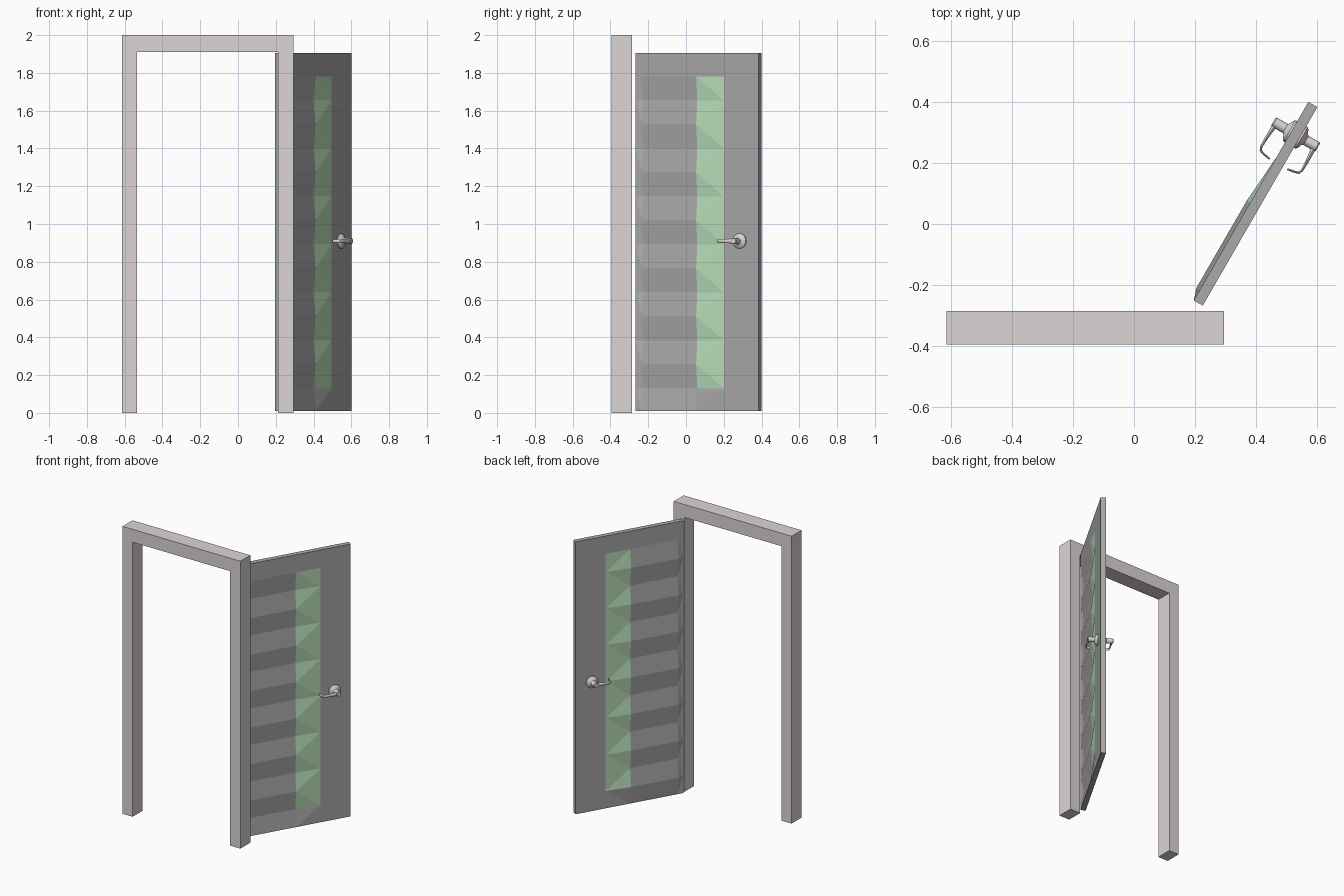
import bpy, bmesh, math
from mathutils import Vector

if "Cube" in bpy.data.objects:
    bpy.data.objects.remove(bpy.data.objects["Cube"])

HINGE = Vector((0.225, -0.267, 0))
U = Vector((0.5, 0.866, 0))       # along the door width
V = Vector((0.866, -0.5, 0))      # out of the right-hand face
THICK, FOLD = 0.034, 0.013


def place(u, v, z):
    return HINGE + U * u + V * v + Vector((0, 0, z))


def material(name, rgb):
    m = bpy.data.materials.new(name)
    m.diffuse_color = (*rgb, 1)
    m.use_nodes = True
    m.node_tree.nodes["Principled BSDF"].inputs["Base Color"].default_value = m.diffuse_color
    return m


def finish(name, bm, mats, smooth=False):
    bmesh.ops.remove_doubles(bm, verts=bm.verts, dist=1e-5)
    bmesh.ops.recalc_face_normals(bm, faces=bm.faces)
    me = bpy.data.meshes.new(name)
    bm.to_mesh(me)
    bm.free()
    for m in mats:
        me.materials.append(m)
    ob = bpy.data.objects.new(name, me)
    bpy.context.collection.objects.link(ob)
    if smooth:
        bpy.ops.object.select_all(action='DESELECT')
        ob.select_set(True)
        bpy.context.view_layer.objects.active = ob
        bpy.ops.object.shade_smooth_by_angle(angle=math.radians(35))
    return ob


def loft(bm, rings):
    rows = [[bm.verts.new(p) for p in r] for r in rings]
    n = len(rows[0])
    for a, b in zip(rows, rows[1:]):
        for i in range(n):
            j = (i + 1) % n
            bm.faces.new((a[i], a[j], b[j], b[i]))
    bm.faces.new(rows[0])
    bm.faces.new(rows[-1])


wood = material("frame_paint", (0.72, 0.66, 0.66))
grey = material("door_grey", (0.4, 0.4, 0.4))
green = material("green_glass", (0.5, 0.75, 0.5))
metal = material("handle_metal", (0.72, 0.66, 0.65))

# Door frame: upside-down U outline, extruded in depth
bm = bmesh.new()
outline = [(-0.613, 0), (-0.535, 0), (-0.535, 1.91), (0.213, 1.91),
           (0.213, 0), (0.294, 0), (0.294, 2), (-0.613, 2)]
face = bm.faces.new([bm.verts.new((x, -0.394, z)) for x, z in outline])
ext = bmesh.ops.extrude_face_region(bm, geom=[face])
bmesh.ops.translate(bm, vec=(0, 0.109, 0),
                    verts=[e for e in ext["geom"] if isinstance(e, bmesh.types.BMVert)])
finish("door_frame", bm, [wood])

# Door leaf: both faces carry the same horizontal pleats and a green strip
us = [0, 0.04, 0.37, 0.54, 0.75]
zs = [0.01] + [0.13 + 0.127 * k for k in range(14)] + [1.905]
bm = bmesh.new()
sides = []
for base in (0, -THICK):
    grid = []
    for r, z in enumerate(zs):
        pleat = r % 2 == 1 and r < 15
        grid.append([bm.verts.new(place(u, base - (FOLD if pleat and c in (1, 2) else 0), z))
                     for c, u in enumerate(us)])
    sides.append(grid)
    for r in range(len(zs) - 1):
        for c in range(4):
            a, b = grid[r][c], grid[r][c + 1]
            d, e = grid[r + 1][c], grid[r + 1][c + 1]
            # diagonals start at the unfolded corner of each pleat
            if c == 0:
                tris = [(a, b, e), (a, e, d)] if r % 2 else [(a, b, d), (b, e, d)]
            elif c == 2:
                tris = [(a, b, d), (b, e, d)] if r % 2 else [(a, b, e), (a, e, d)]
            else:
                tris = [(a, b, e, d)]
            for t in tris:
                f = bm.faces.new(t)
                f.material_index = 1 if c == 2 and 1 <= r <= 13 else 0
# Rim joining the two faces
def rim(g):
    return (g[0] + [row[-1] for row in g[1:-1]] + g[-1][::-1]
            + [row[0] for row in g[-2:0:-1]])
p, q = rim(sides[0]), rim(sides[1])
for i in range(len(p)):
    j = (i + 1) % len(p)
    bm.faces.new((p[i], p[j], q[j], q[i]))
finish("door_leaf", bm, [grey, green])

# Lever handles, mirrored across the middle of the leaf
HU, HZ = 0.637, 0.91
for side, name in ((1, "outer"), (-1, "inner")):
    def at(u, v, z):
        return place(u, v if side == 1 else -THICK - v, z)

    # Rose and neck: turned profile of (radius, distance from door)
    bm = bmesh.new()
    turned = [(0.040, -0.002), (0.040, 0.006), (0.034, 0.012), (0.022, 0.016),
              (0.017, 0.022), (0.017, 0.063), (0.014, 0.067)]
    loft(bm, [[at(HU + r * math.cos(2 * math.pi * k / 24), v,
                  HZ + r * math.sin(2 * math.pi * k / 24)) for k in range(24)]
              for r, v in turned])
    finish(name + "_rose", bm, [metal], True)

    # Lever: rounded bar swept towards the hinge, tip returning to the door
    bm = bmesh.new()
    path = [(0.645, 0.055, 0.010, 0.014), (0.61, 0.058, 0.007, 0.012),
            (0.575, 0.060, 0.005, 0.010), (0.545, 0.060, 0.004, 0.010),
            (0.534, 0.055, 0.004, 0.010), (0.529, 0.040, 0.0035, 0.009),
            (0.525, 0.016, 0.003, 0.007)]
    rings = []
    for i, (u, v, t, h) in enumerate(path):
        a, b = path[max(i - 1, 0)], path[min(i + 1, len(path) - 1)]
        tan = Vector((b[0] - a[0], b[1] - a[1])).normalized()
        ring = []
        for k in range(12):
            w = 2 * math.pi * k / 12
            s = t * math.cos(w)
            ring.append(at(u - tan.y * s, v + tan.x * s, HZ + h * math.sin(w)))
        rings.append(ring)
    loft(bm, rings)
    finish(name + "_lever", bm, [metal], True)
